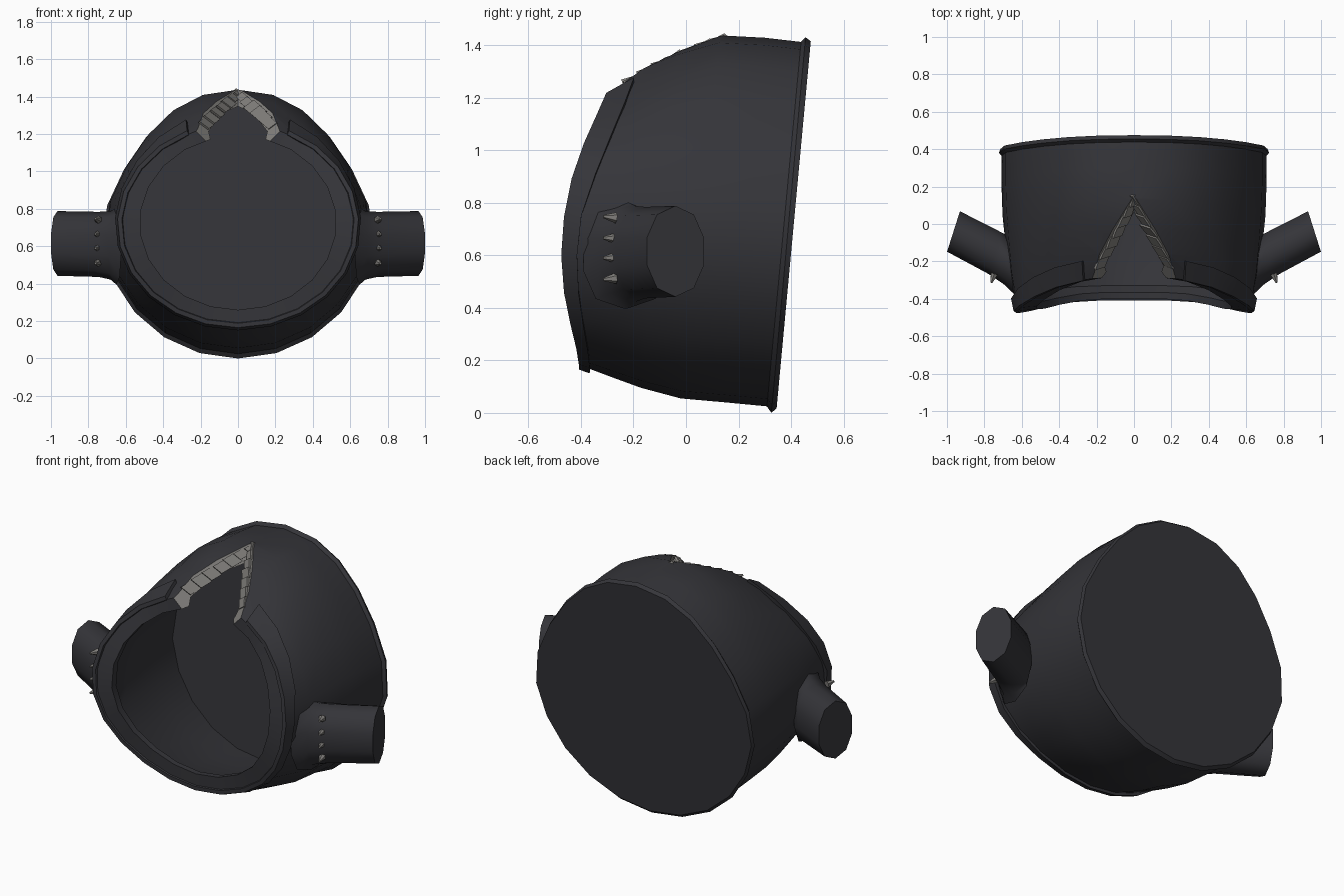
import bpy, bmesh, math, random
from mathutils import Vector

random.seed(4)
if "Cube" in bpy.data.objects:
    bpy.data.objects.remove(bpy.data.objects["Cube"])


def material(name, color):
    m = bpy.data.materials.new(name)
    m.use_nodes = True
    m.diffuse_color = (*color, 1)
    bsdf = m.node_tree.nodes["Principled BSDF"]
    bsdf.inputs["Base Color"].default_value = (*color, 1)
    bsdf.inputs["Roughness"].default_value = 0.7
    return m


DARK = material("charcoal", (0.035, 0.035, 0.041))
STEEL = material("worn grey", (0.22, 0.212, 0.2))


def make_object(name, bm, mats, smooth=35):
    """Link a mesh object; smooth is the sharp-edge angle, 0 for flat."""
    bmesh.ops.recalc_face_normals(bm, faces=bm.faces[:])
    me = bpy.data.meshes.new(name)
    bm.to_mesh(me)
    bm.free()
    for m in mats:
        me.materials.append(m)
    ob = bpy.data.objects.new(name, me)
    bpy.context.collection.objects.link(ob)
    if smooth:
        smooth_by_angle(ob, smooth)
    return ob


def activate(ob):
    bpy.ops.object.select_all(action='DESELECT')
    ob.select_set(True)
    bpy.context.view_layer.objects.active = ob


def smooth_by_angle(ob, degrees):
    activate(ob)
    bpy.ops.object.shade_smooth_by_angle(angle=math.radians(degrees))


def loft(rings):
    """Skin point rings; the two end rings become caps."""
    bm = bmesh.new()
    vs = [[bm.verts.new(p) for p in r] for r in rings]
    n = len(vs[0])
    for a, b in zip(vs, vs[1:]):
        for i in range(n):
            j = (i + 1) % n
            bm.faces.new((a[i], a[j], b[j], b[i]))
    bm.faces.new(vs[0])
    bm.faces.new(vs[-1])
    return bm


def hoop(station, angle, grow=0.0, dy=0.0):
    """Point on a slanted oval, pinched at its shoulders; angle 0 is the top."""
    yb, zb, yt, zt, w, bulge, pinch = station
    c, s = math.cos(angle), math.sin(angle)
    shoulder = 1 - pinch * max(0, 2 * c * abs(s))
    y = (yb + yt) / 2 + c * (yt - yb) / 2 - bulge * abs(s) ** (2 + abs(c))
    z = (zb + zt) / 2 + c * ((zt - zb) / 2 + grow)
    return Vector((s * (w + grow) * shoulder, y + dy, z))


# Shell: (bottom y, bottom z, top y, top z, half width, forward bulge, pinch)
FRONT = (-0.40, 0.18, -0.28, 1.255, 0.63, 0.12, 0)
BEHIND_FRONT = (-0.28, 0.135, -0.16, 1.335, 0.67, 0.05, 0.05)
STATIONS = [
    (0.345, 0.018, 0.475, 1.415, 0.722, 0, 0.11),
    (0.325, 0.000, 0.455, 1.430, 0.730, 0, 0.11),
    (0.308, 0.025, 0.438, 1.412, 0.715, 0, 0.11),
    (0.150, 0.040, 0.300, 1.428, 0.716, 0, 0.11),
    (-0.02, 0.055, 0.130, 1.437, 0.710, 0, 0.11),
    (-0.17, 0.095, -0.03, 1.390, 0.693, 0.01, 0.09),
    BEHIND_FRONT,
    FRONT,
    (-0.40, 0.26, -0.28, 1.19, 0.525, 0.11, 0),
    (-0.365, 0.26, -0.25, 1.19, 0.525, 0.10, 0),
    (-0.33, 0.21, -0.22, 1.235, 0.575, 0.08, 0.02),
    (-0.17, 0.155, -0.05, 1.325, 0.61, 0.02, 0.07),
    (0.05, 0.115, 0.15, 1.365, 0.64, 0, 0.1),
    (0.25, 0.09, 0.36, 1.36, 0.65, 0, 0.1),
]
SIDES = 22
angles = [2 * math.pi * i / SIDES for i in range(SIDES)]
shell = make_object("shell", loft([[hoop(s, a) for a in angles] for s in STATIONS]),
                    [DARK, STEEL], smooth=0)

# V notch cut through the top of the front
apex = Vector((0, 0.15, 1.44))
edge = Vector((0.25, -0.45, -0.205))
across = Vector((0.06, -0.02, 0.045))
ridge = Vector((0, -0.367, -0.39))
wing = apex + edge * 1.5 + across * 3
bm = bmesh.new()
for p in (apex - ridge * 0.5, apex + ridge * 2, wing, Vector((-wing.x, wing.y, wing.z))):
    bm.verts.new(p)
bmesh.ops.convex_hull(bm, input=bm.verts[:])
for f in bm.faces:
    f.material_index = 1
cutter = make_object("notch_cutter", bm, [DARK, STEEL], smooth=0)
cutter.hide_render = True
mod = shell.modifiers.new("notch", 'BOOLEAN')
mod.operation = 'DIFFERENCE'
mod.solver = 'EXACT'
mod.object = cutter
activate(shell)
bpy.ops.object.modifier_apply(modifier=mod.name)
bpy.data.objects.remove(cutter)
smooth_by_angle(shell, 35)

# Raised rim band around the opening, open at the notch
start = math.radians(25)
steps = 20
rings = []
for i in range(steps + 1):
    a = start + (2 * math.pi - 2 * start) * i / steps
    f = 0.28 + 0.55 * max(0, math.cos(a))

    def back(grow):
        return hoop(FRONT, a, grow).lerp(hoop(BEHIND_FRONT, a, grow), f)
    rings.append([hoop(FRONT, a, 0.015, -0.008), hoop(FRONT, a, -0.008, -0.008),
                  hoop(FRONT, a, -0.025, 0.03), back(-0.025), back(0.017)])
make_object("rim_band", loft(rings), [DARK])

# Side stubs: (centre x, y, z, sideways x, sideways y, half height)
STUB = [(0.65, -0.23, 0.60, -0.025, -0.165, 0.205),
        (0.682, -0.195, 0.605, 0.01, -0.135, 0.183),
        (0.745, -0.155, 0.61, 0.034, -0.116, 0.174),
        (0.965, -0.04, 0.615, 0.036, -0.113, 0.173)]
for side, label in ((1, "left"), (-1, "right")):
    rings = []
    for k, (x, y, z, ux, uy, height) in enumerate(STUB):
        power = 0.9 if k == 3 else 0.7
        ring = []
        for i in range(10):
            t = 2 * math.pi * (i + 0.5) / 10
            c = math.copysign(abs(math.cos(t)) ** power, math.cos(t))
            ring.append((side * (x + ux * c), y + uy * c, z + height * math.sin(t)))
        rings.append(ring)
    make_object(label + "_stub", loft(rings), [DARK], smooth=60)

    # Row of small spikes on the front of the stub
    bm = bmesh.new()
    for z in (0.51, 0.59, 0.665, 0.745):
        direction = Vector((side * 0.3, -0.95, (z - 0.62) * 0.8))
        turn = direction.to_track_quat('Z', 'Y').to_matrix().to_4x4()
        turn.translation = (side * 0.755, -0.291, z)
        bmesh.ops.create_cone(bm, cap_ends=True, segments=6, radius1=0.021,
                              radius2=0.006, depth=0.05, matrix=turn)
    make_object(label + "_spikes", bm, [STEEL], smooth=0)

    # Broken chips lying along the notch edge
    bm = bmesh.new()
    count = 7
    along = Vector((side * edge.x, edge.y, edge.z)) * 0.87
    inward = Vector((-side * across.x, -across.y, -across.z))
    normal = along.cross(inward).normalized()
    for i in range(count):
        t = (i + 0.5) / count
        size = 0.4 + 0.6 * min(1, t * 2.5)
        base = apex + along * t + Vector((0, 0, 0.014 * math.sin(math.pi * t)))
        mid = base + inward * 0.5 * size
        half = along * (0.5 / count)
        depth = inward * size * random.uniform(0.36, 0.48)
        tilt = normal * random.uniform(0.002, 0.008)
        for u in (-1, 1):
            for v in (-1, 1):
                for w in (-1, 1):
                    bm.verts.new(mid + half * u + depth * v + normal * 0.006 * w + tilt * u)
        bmesh.ops.convex_hull(bm, input=bm.verts[-8:])
    make_object(label + "_notch_chips", bm, [STEEL], smooth=0)
